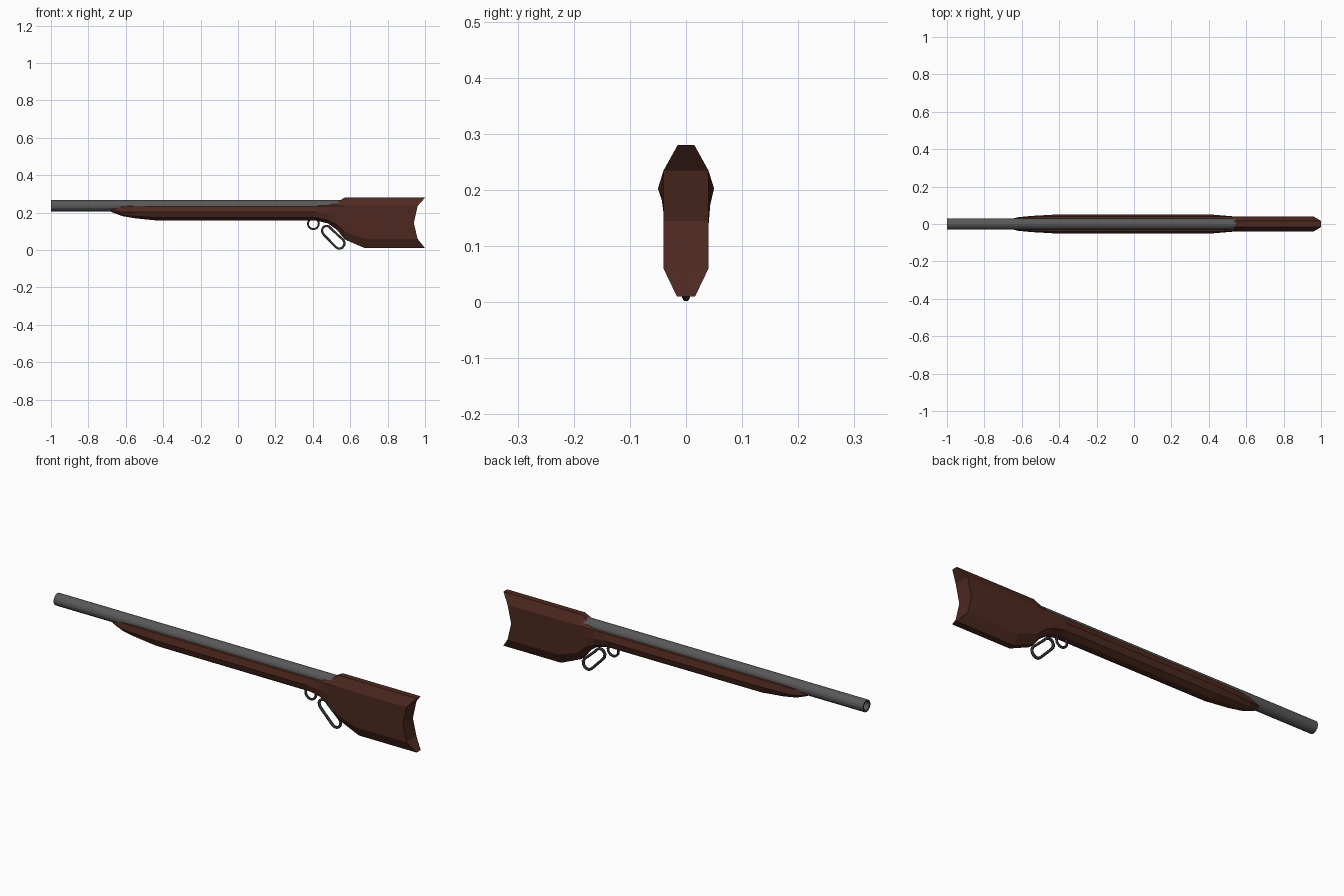
import bpy, bmesh, math

if "Cube" in bpy.data.objects:
    bpy.data.objects.remove(bpy.data.objects["Cube"])


def material(name, rgb):
    m = bpy.data.materials.new(name)
    m.diffuse_color = (*rgb, 1)
    m.use_nodes = True
    m.node_tree.nodes["Principled BSDF"].inputs["Base Color"].default_value = m.diffuse_color
    return m


WOOD = material("dark_wood", (0.075, 0.022, 0.014))
STEEL = material("steel", (0.10, 0.10, 0.10))
DARK = material("dark_steel", (0.03, 0.03, 0.035))


def add_mesh(name, bm, mat):
    bmesh.ops.recalc_face_normals(bm, faces=bm.faces)
    me = bpy.data.meshes.new(name)
    bm.to_mesh(me)
    bm.free()
    me.materials.append(mat)
    ob = bpy.data.objects.new(name, me)
    bpy.context.collection.objects.link(ob)
    return ob


# Stock: ten-sided sections lofted from nose to butt
# x, five heights (top to bottom), five half widths
stations = [
    (-0.68, (.228, .222, .213, .208, .205), (.012, .018, .022, .018, .010)),
    (-0.62, (.234, .231, .203, .190, .182), (.028, .032, .036, .026, .012)),
    (-0.55, (.237, .235, .203, .182, .170), (.030, .037, .043, .033, .014)),
    (-0.43, (.237, .235, .203, .173, .158), (.030, .040, .050, .040, .015)),
    (0.42, (.237, .235, .203, .173, .157), (.030, .040, .050, .040, .015)),
    (0.48, (.238, .235, .195, .160, .143), (.028, .040, .045, .040, .015)),
    (0.53, (.258, .235, .185, .135, .107), (.018, .040, .041, .040, .015)),
    (0.57, (.280, .235, .165, .098, .057), (.015, .040, .040, .040, .015)),
    (0.68, (.280, .235, .145, .060, .010), (.015, .040, .040, .040, .016)),
    (0.96, (.280, .235, .145, .060, .010), (.015, .040, .040, .040, .016)),
]
butt_curve = (0.04, 0, -0.02, 0, 0.04)   # concave butt end

bm = bmesh.new()
rings = []
for i, (x, zs, ws) in enumerate(stations):
    off = butt_curve if i == len(stations) - 1 else (0,) * 5
    right = [bm.verts.new((x + o, w, z)) for o, z, w in zip(off, zs, ws)]
    left = [bm.verts.new((x + o, -w, z)) for o, z, w in zip(off, zs, ws)]
    rings.append(right + left[::-1])
for a, b in zip(rings, rings[1:]):
    for k in range(10):
        j = (k + 1) % 10
        bm.faces.new((a[k], a[j], b[j], b[k]))
for r in (rings[0], rings[-1]):
    for k in range(4):
        bm.faces.new((r[k], r[k + 1], r[8 - k], r[9 - k]))
add_mesh("stock", bm, WOOD)

# Barrel: revolved tube with a hollow bore
N = 16
bm = bmesh.new()
loops = []
for x, r in [(0.1, .021), (-1, .021), (-1, .030), (0.575, .030)]:
    loops.append([bm.verts.new((x, r * math.cos(2 * math.pi * k / N),
                                .237 + r * math.sin(2 * math.pi * k / N)))
                  for k in range(N)])
for a, b in zip(loops, loops[1:]):
    for k in range(N):
        j = (k + 1) % N
        bm.faces.new((a[k], a[j], b[j], b[k]))
bm.faces.new(loops[0])
bm.faces.new(loops[-1])
add_mesh("barrel", bm, STEEL)


# Closed wire loops under the wrist
def wire_loop(name, pts, radius):
    cu = bpy.data.curves.new(name, 'CURVE')
    cu.dimensions = '3D'
    cu.bevel_depth = radius
    cu.bevel_resolution = 1
    sp = cu.splines.new('POLY')
    sp.points.add(len(pts) - 1)
    for p, (x, z) in zip(sp.points, pts):
        p.co = (x, 0, z, 1)
    sp.use_cyclic_u = True
    cu.materials.append(DARK)
    ob = bpy.data.objects.new(name, cu)
    bpy.context.collection.objects.link(ob)


wire_loop("trigger_guard",
          [(.403 + .029 * math.cos(t * math.pi / 8), .141 + .029 * math.sin(t * math.pi / 8))
           for t in range(16)], .006)
wire_loop("lever_loop",
          [(.466, .128), (.455, .121), (.449, .108), (.451, .094), (.460, .081),
           (.522, .017), (.534, .009), (.547, .008), (.560, .015), (.568, .028),
           (.569, .042), (.562, .055), (.505, .107), (.488, .125), (.477, .129)], .007)
